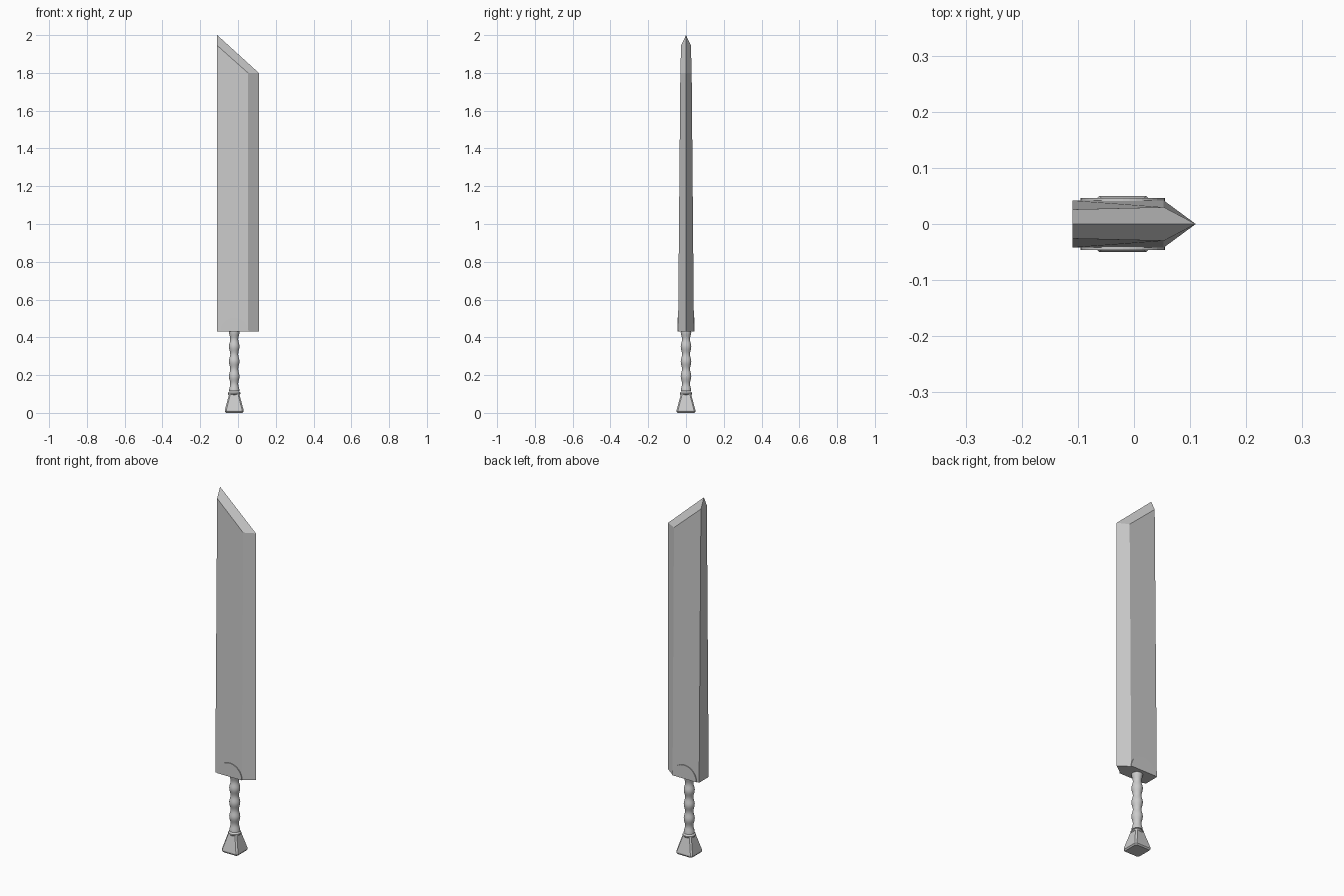
import bpy, bmesh, math

if "Cube" in bpy.data.objects:
    bpy.data.objects.remove(bpy.data.objects["Cube"])

GRIP_X = -0.02


def finish(name, bm, smooth=False):
    bmesh.ops.recalc_face_normals(bm, faces=bm.faces)
    mesh = bpy.data.meshes.new(name)
    bm.to_mesh(mesh)
    bm.free()
    obj = bpy.data.objects.new(name, mesh)
    bpy.context.collection.objects.link(obj)
    if smooth:
        bpy.context.view_layer.objects.active = obj
        obj.select_set(True)
        bpy.ops.object.shade_smooth_by_angle(angle=math.radians(40))
        obj.select_set(False)
    return obj


def loft(name, sections, smooth=False):
    """Skin equal-length closed rings and cap both ends."""
    bm = bmesh.new()
    rings = [[bm.verts.new(p) for p in s] for s in sections]
    n = len(rings[0])
    for a, b in zip(rings, rings[1:]):
        for i in range(n):
            j = (i + 1) % n
            bm.faces.new((a[i], a[j], b[j], b[i]))
    bm.faces.new(rings[0][::-1])
    bm.faces.new(rings[-1])
    return finish(name, bm, smooth)


def circle(r, z, n=24):
    return [(GRIP_X + r * math.cos(math.tau * i / n),
             r * math.sin(math.tau * i / n), z) for i in range(n)]


def chamfered_square(h, c, z):
    pts = [(h, -h + c), (h, h - c), (h - c, h), (-h + c, h),
           (-h, h - c), (-h, -h + c), (-h + c, -h), (h - c, -h)]
    return [(GRIP_X + x, y, z) for x, y in pts]


# Blade: single-edged tapering slab with a slanted, bevelled end
bm = bmesh.new()
edge = [bm.verts.new((0.11, 0, z)) for z in (0.43, 1.8)]
tip = bm.verts.new((-0.11, 0, 2.0))
sides = []
for s in (-1, 1):
    spine0 = bm.verts.new((-0.11, s * 0.042, 0.43))
    spine1 = bm.verts.new((-0.11, s * 0.026, 1.945))
    bevel1 = bm.verts.new((0.053, s * 0.03, 1.8))
    bevel0 = bm.verts.new((0.053, s * 0.042, 0.43))
    bm.faces.new((spine0, bevel0, bevel1, spine1))
    bm.faces.new((bevel0, edge[0], edge[1], bevel1))
    bm.faces.new((spine1, bevel1, edge[1], tip))
    sides.append((spine0, spine1, bevel0))
(a0, a1, ab), (b0, b1, bb) = sides
bm.faces.new((a0, a1, tip, b1, b0))
bm.faces.new((a0, ab, edge[0], bb, b0))
finish("blade", bm)

# Half-round collar standing proud of both blade faces
arc = [(GRIP_X + 0.075 * math.cos(math.pi * i / 20),
        0.43 + 0.075 * math.sin(math.pi * i / 20)) for i in range(21)]
loft("blade_collar", [[(x, y, z) for x, z in arc] for y in (-0.046, 0.046)])

# Wavy grip with a ring at its foot
waves = []
for i in range(37):
    z = 0.115 + 0.32 * i / 36
    waves.append(circle(0.0245 + 0.0035 * math.cos(math.tau * (z - 0.43) / 0.079), z))
loft("grip", waves, smooth=True)
loft("grip_ring", [circle(r, z) for r, z in
                   ((0.027, 0.094), (0.033, 0.1), (0.033, 0.106), (0.025, 0.114))],
     smooth=True)

# Flared square pommel with chamfered corners
loft("pommel", [chamfered_square(h, c, z) for h, c, z in
                ((0.044, 0.006, 0), (0.05, 0.008, 0.007),
                 (0.05, 0.008, 0.014), (0.027, 0.007, 0.1))])
